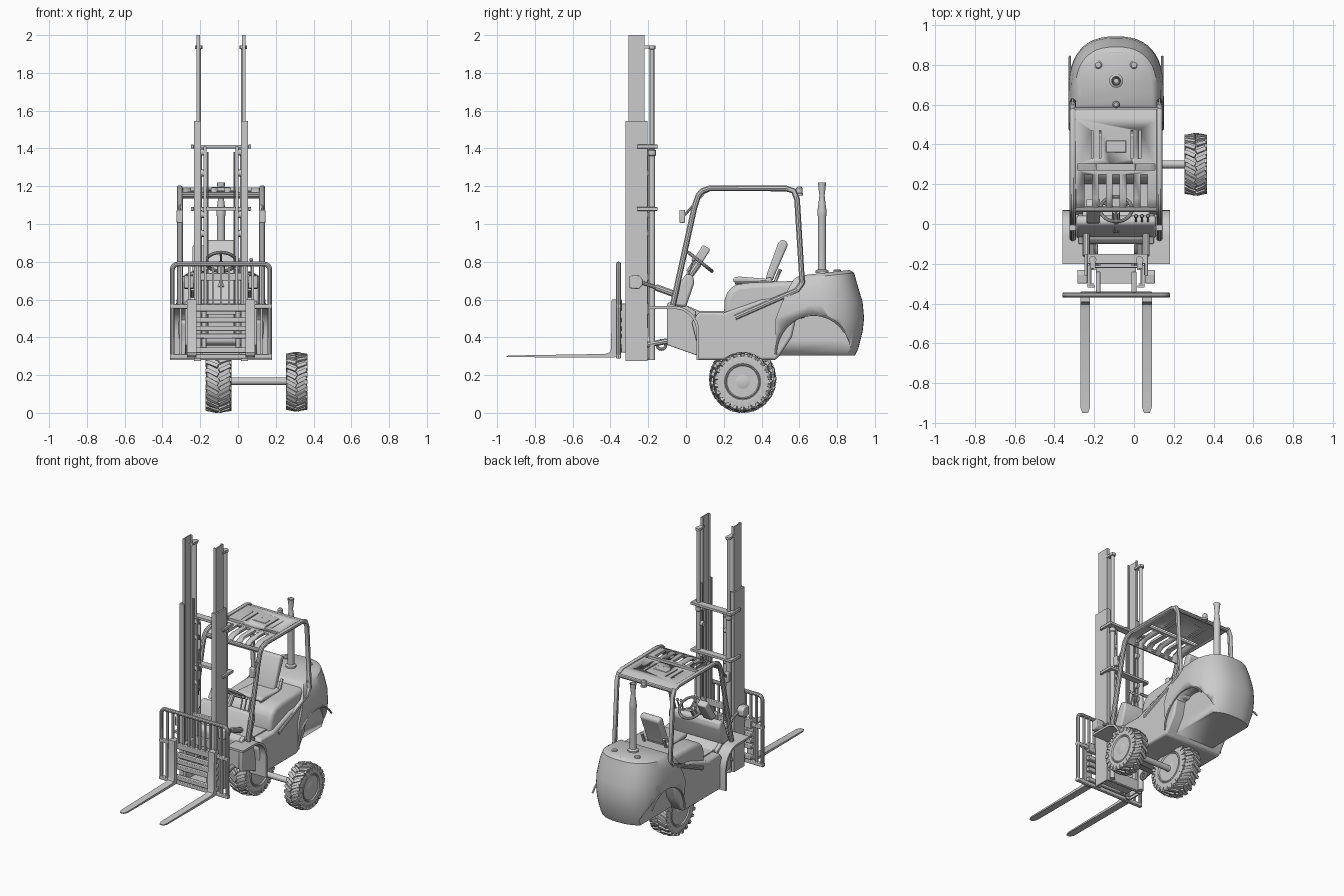
import bpy, bmesh
from math import sin, cos, pi, radians
from mathutils import Matrix, Vector

if "Cube" in bpy.data.objects:
    bpy.data.objects.remove(bpy.data.objects["Cube"])

CX = -0.09  # centre line of the truck body


def finish(name, bm, bevel=0, seg=2):
    bmesh.ops.recalc_face_normals(bm, faces=bm.faces)
    me = bpy.data.meshes.new(name)
    bm.to_mesh(me)
    bm.free()
    ob = bpy.data.objects.new(name, me)
    bpy.context.collection.objects.link(ob)
    if bevel:
        m = ob.modifiers.new("bevel", 'BEVEL')
        m.width, m.segments, m.limit_method, m.angle_limit = bevel, seg, 'ANGLE', radians(28)
    return ob


def loft(name, rings, bevel=0, seg=2):
    bm = bmesh.new()
    vs = [[bm.verts.new(p) for p in r] for r in rings]
    n = len(rings[0])
    for a, b in zip(vs, vs[1:]):
        for i in range(n):
            bm.faces.new((a[i], a[(i + 1) % n], b[(i + 1) % n], b[i]))
    bm.faces.new(vs[0])
    bm.faces.new(vs[-1])
    return finish(name, bm, bevel, seg)


def prism(name, pts, a, b, axis='x', bevel=0, seg=2):
    f = {'x': lambda p, h: (h, *p), 'y': lambda p, h: (p[0], h, p[1]), 'z': lambda p, h: (*p, h)}[axis]
    return loft(name, [[f(p, h) for p in pts] for h in (a, b)], bevel, seg)


def box(name, x0, x1, y0, y1, z0, z1, bevel=0):
    return prism(name, [(x0, y0), (x1, y0), (x1, y1), (x0, y1)], z0, z1, 'z', bevel)


def lathe(name, pts, c, axis='z', n=32):
    def p(r, h, t):
        q = (r * cos(t), r * sin(t), h) if axis == 'z' else (h, r * cos(t), r * sin(t))
        return Vector(c) + Vector(q)
    return loft(name, [[p(r, h, 2 * pi * i / n) for i in range(n)] for r, h in pts])


def tube(name, pts, r, cyclic=False, res=3):
    cu = bpy.data.curves.new(name, 'CURVE')
    cu.dimensions, cu.bevel_depth, cu.bevel_resolution, cu.use_fill_caps = '3D', r, res, True
    sp = cu.splines.new('POLY')
    sp.points.add(len(pts) - 1)
    for q, p in zip(sp.points, pts):
        q.co = (*p, 1)
    sp.use_cyclic_u = cyclic
    tmp = bpy.data.objects.new(name, cu)
    me = bpy.data.meshes.new_from_object(tmp)
    bpy.data.objects.remove(tmp)
    ob = bpy.data.objects.new(name, me)
    bpy.context.collection.objects.link(ob)
    return ob


def cut(ob, cutter):
    m = ob.modifiers.new("cut", 'BOOLEAN')
    m.operation, m.object, m.solver = 'DIFFERENCE', cutter, 'EXACT'
    cutter.hide_render = True
    cutter.display_type = 'WIRE'


# wheels with chunky tread
def wheel(name, x, z, R, w):
    c, h = (x, 0.30, z), w / 2
    r = R - 0.01
    lathe(name + "_tyre", [(r * .58, -h * .75), (r * .66, -h * .95), (r * .8, -h), (r * .93, -h * .92),
                           (r * .99, -h * .7), (r, 0), (r * .99, h * .7), (r * .93, h * .92), (r * .8, h),
                           (r * .66, h * .95), (r * .58, h * .75)], c, 'x', 40)
    lathe(name + "_rim", [(.1, -h * .9), (R * .6, -h * .9), (R * .57, -h * .98), (R * .5, -h * .8), (R * .42, -h * .8),
                          (R * .42, h * .8), (R * .5, h * .8), (R * .57, h * .98), (R * .6, h * .9), (.1, h * .9)][1:-1], c, 'x')
    lathe(name + "_hub", [(.02, -h), (.038, -h * .9), (.045, -h * .7), (.045, h * .7), (.038, h * .9), (.02, h)], c, 'x', 24)
    bm = bmesh.new()
    for i in range(22):
        for s in (-1, 1):
            t = 2 * pi * (i + .25 * s) / 22
            m = (Matrix.Translation(c) @ Matrix.Rotation(t, 4, 'X') @ Matrix.Translation((s * h * .48, 0, R - .011))
                 @ Matrix.Rotation(s * .5, 4, 'Z') @ Matrix.Rotation(s * .15, 4, 'Y') @ Matrix.Diagonal((h * 1.0, .02, .018, 1)))
            bmesh.ops.create_cube(bm, size=1, matrix=m)
            m = (Matrix.Translation(c) @ Matrix.Rotation(t + s * .08, 4, 'X')
                 @ Matrix.Translation((s * h * .93, 0, R - .024)) @ Matrix.Diagonal((.012, .02, .03, 1)))
            bmesh.ops.create_cube(bm, size=1, matrix=m)
    finish(name + "_tread", bm)
    for i in range(6):
        t = i * pi / 3
        lathe(name + "_bolt", [(.006, -h * .9), (.006, h * .9)], (x, .3 + .057 * cos(t), z + .057 * sin(t)), 'x', 6)


wheel("inner_wheel", -0.103, 0.178, 0.175, 0.135)
wheel("outer_wheel", 0.31, 0.165, 0.155, 0.11)
lathe("axle", [(.02, -.05), (.02, .28)], (0, .30, .167), 'x', 20)


# rear counterweight lofted upward
def outline(z, hw, yf, yr, tilt):
    pts, ys = [(hw, yf)], .66
    for i in range(25):
        t = pi * i / 24
        c, s = cos(t), max(sin(t), 0)
        pts.append((hw * abs(c) ** .8 * (1 if c > 0 else -1), ys + (yr - ys) * s ** .8))
    pts.append((-hw, yf))
    return [(CX + x, y, z + tilt * (y - .6)) for x, y in pts]


cw = loft("counterweight", [outline(*a) for a in (
    (.305, .215, .475, .895, 0), (.34, .222, .475, .912, 0), (.43, .235, .475, .935, 0), (.5, .24, .475, .943, 0),
    (.57, .238, .5, .935, .05), (.66, .225, .54, .905, .09), (.71, .205, .57, .89, .11), (.727, .18, .6, .865, .11))])
for s in (-1, 1):
    a = CX + s * .15
    arch = prism("arch_cutter", [(.675 + .2 * cos(i * pi / 16), .3 + .22 * sin(i * pi / 16)) for i in range(-16, 17)],
                 a, CX + s * .4)
    cut(cw, arch)
    tube("arch_lip", [(CX + s * .232, .675 + .2 * cos(i * pi / 16), .31 + .21 * sin(i * pi / 16)) for i in range(3, 17)], .006)
    lathe("filler_cap", [(.02, 0), (.02, .015), (.014, .02)], (CX + s * .09, .8, .74), n=16)

# chassis, hood and front cowl
prism("chassis", [(.06, .28), (.475, .28), (.5, .31), (.56, .4), (.61, .62), (.4, .6), (.2, .53), (.07, .535), (.03, .48), (.06, .36)],
      CX - .225, CX + .225, bevel=.012)
prism("engine_hood", [(.2, .5), (.205, .6), (.225, .655), (.27, .68), (.34, .69), (.62, .70), (.64, .5)],
      CX - .205, CX + .205, bevel=.03, seg=4)
prism("front_cowl", [(-.1, .37), (-.1, .57), (-.07, .6), (.0, .57), (.07, .54), (.12, .5), (.07, .3)],
      CX - .17, CX + .17, bevel=.012)
prism("dashboard", [(-.075, .57), (-.03, .69), (.0, .735), (.035, .73), (.045, .69), (.0, .56)], CX - .2, CX + .2, bevel=.012)
box("floor_mat", CX - .17, CX + .17, .06, .21, .53, .54)

# curved front mudguards
arc = [(-.2, .565)] + [(-.06 + .13 * cos(t), .43 + .135 * sin(t)) for t in [pi / 2 - i * pi / 16 for i in range(9)]] + [(.07, .28)]
inner = [(-.2, .55)] + [(-.06 + .115 * cos(t), .43 + .12 * sin(t)) for t in [pi / 2 - i * pi / 16 for i in range(9)]] + [(.055, .28)]
for s in (-1, 1):
    prism("front_mudguard", arc + inner[::-1], CX + s * .14, CX + s * .27)
    prism("cowl_cheek", [(-.1, .36), (-.1, .58), (-.05, .6), (.05, .54), (.07, .3)], CX + s * .165, CX + s * .19, bevel=.005)
    tube("tow_eye", [(CX + s * .1, -.13 + .023 * cos(i * pi / 8), .36 + .023 * sin(i * pi / 8)) for i in range(16)], .009, True)
    # overhead guard side frames
    x = CX + s * .218
    tube("guard_side", [(x, -.07, .57), (x, .045, 1.09), (x, .065, 1.15), (x, .085, 1.175), (x, .13, 1.19), (x, .53, 1.188),
                        (x, .57, 1.175), (x, .588, 1.13), (x, .615, .69), (x, .59, .65), (x, .26, .505)], .016)
    box("work_lamp", x - .017, x + .017, -.035, -.005, 1.005, 1.075, .006)
    tube("lamp_arm", [(x, -.01, 1.045), (x, .04, 1.1)], .007)
for y, z in ((.075, 1.155), (.575, 1.165)):
    tube("guard_crossbar", [(CX - .218, y, z), (CX + .218, y, z)], .014)

# slotted roof
roof = prism("roof", [(.065, 1.14), (.09, 1.175), (.13, 1.192), (.53, 1.194), (.58, 1.175),
                      (.575, 1.16), (.53, 1.177), (.13, 1.175), (.1, 1.16), (.08, 1.135)], CX - .212, CX + .212)
slots = [(CX + i * .07, .165, .036, .17) for i in range(-2, 3)] + [(CX, .287, .39, .03)]
slots += [(CX + d, .4, .008, .14) for d in (-.12, -.08, .08, .12)]
bm = bmesh.new()
for x, y, w, d in slots:
    bmesh.ops.create_cube(bm, size=1, matrix=Matrix.Translation((x, y, 1.15)) @ Matrix.Diagonal((w, d, .2, 1)))
cut(roof, finish("roof_slot_cutter", bm))
box("roof_badge_plate", CX - .05, CX + .05, .36, .42, 1.19, 1.197, .003)
lathe("beacon", [(.02, 0), (.02, .012), (.017, .015), (.017, .04), (.01, .048)], (CX, .6, 1.15), n=16)
lathe("exhaust", [(.035, 0), (.035, .012), (.022, .02), (.022, .3), (.024, .31), (.024, .33), (.016, .39), (.014, .41), (.022, .48), (.018, .48), (.012, .42)],
      (CX, .72, .74), n=20)

# seat
prism("seat_cushion", [(.25, .69), (.25, .715), (.28, .722), (.42, .71), (.45, .72), (.46, .69)], CX - .1, CX + .1, bevel=.01)
prism("seat_back", [(.42, .7), (.43, .74), (.488, .9), (.505, .917), (.53, .91), (.54, .89), (.47, .73), (.46, .7)],
      CX - .075, CX + .075, bevel=.015, seg=3)
for s in (-1, 1):
    tube("seat_rail", [(CX + s * .085, .26, .69), (CX + s * .085, .47, .69), (CX + s * .085, .5, .76)], .01)

# steering and levers
tube("steering_column", [(CX, -.03, .66), (CX, .065, .79)], .02)
sc, u = Vector((CX, .075, .80)), Vector((0, .62, .78)).normalized()
v = Vector((0, u.z, -u.y))
tube("steering_wheel", [sc + Vector((.08, 0, 0)) * cos(i * pi / 12) + v * .08 * sin(i * pi / 12) for i in range(24)], .009, True)
for a in (.5, 2.6, 4.7):
    tube("wheel_spoke", [sc, sc + Vector((.08, 0, 0)) * cos(a) + v * .08 * sin(a)], .006)
prism("instrument_pod", [(.0, .75), (.09, .89), (.13, .865), (.05, .74)], CX - .15, CX - .08, bevel=.008)
for i in range(3):
    tube("lever", [(CX + .1 + i * .03, .01, .72), (CX + .1 + i * .03, .04, .81)], .005)
    lathe("lever_knob", [(.006, 0), (.011, .01), (.006, .02)], (CX + .1 + i * .03, .04, .8), n=12)

# mast: channels, cylinders, chains
def channel(name, xo, xi, y0, y1, t, z0, z1):
    e = t if xi > xo else -t
    prism(name, [(xo, y0), (xi, y0), (xi, y0 + t), (xo + e, y0 + t), (xo + e, y1 - t), (xi, y1 - t), (xi, y1), (xo, y1)], z0, z1, 'z')


for s in (-1, 1):
    channel("outer_mast_rail", CX + s * .143, CX + s * .107, -.32, -.205, .01, .275, 1.545)
    channel("inner_mast_rail", CX + s * .13, CX + s * .112, -.305, -.22, .007, .29, 2.0)
    x = CX + s * .118
    lathe("lift_cylinder", [(.017, .28), (.017, 1.36), (.021, 1.365), (.021, 1.39), (.012, 1.395), (.012, 1.925),
                            (.019, 1.927), (.019, 1.945)], (x, -.18, 0), n=16)
    box("cylinder_head_bracket", x - .014, x + .014, -.23, -.165, 1.93, 1.945)
    box("lift_chain", CX + s * .085 - .007, CX + s * .085 + .007, -.21, -.2, .45, 1.41)
    tube("hydraulic_hose", [(CX + s * .07, -.195, .4), (CX + s * .07, -.195, 1.38)], .005)
    for z in (.98, 1.08, 1.3, 1.41):
        lathe("mast_roller", [(.018, -.012), (.018, .012)], (CX + s * .095, -.19, z - .03), 'x', 14)
    # tilt cylinders and head lamps
    xt = CX + s * .15
    tube("tilt_cylinder", [(xt, -.16, .665), (xt, -.05, .625)], .018)
    tube("tilt_rod", [(xt, -.25, .695), (xt, -.16, .665)], .01)
    prism("head_lamp", [(-.3, .66), (-.3, .725), (-.25, .73), (-.23, .71), (-.23, .675), (-.25, .655)],
          CX + s * .145, CX + s * .195, bevel=.006)
    tube("mast_pivot", [(CX + s * .12, -.21, .36), (CX + s * .12, -.1, .38)], .016)
for z in (1.41, 1.08):
    box("mast_crossbar", CX - .16, CX + .16, -.2, -.15, z - .009, z + .009, .003)
    for s in (-1, 1):
        box("mast_crossbar_ear", CX + s * .152 - .008, CX + s * .152 + .008, -.26, -.15, z - .01, z + .01, .003)
for z0, z1 in ((.28, .36), (.52, .58), (.7, .74)):
    box("mast_tie", CX - .12, CX + .12, -.22, -.195, z0, z1, .004)
box("mast_foot_plate", CX - .1, CX + .1, -.3, -.2, .3, .32)

# carriage, load backrest and forks
for z in (.33, .405, .445, .49, .55):
    box("carriage_bar", CX - .18, CX + .18, -.37, -.34, z - .012, z + .016, .004)
for z in (.3, .565):
    box("backrest_rail", CX - .27, CX + .27, -.37, -.345, z - .012, z + .012, .004)
for s in (-1, 1):
    box("carriage_side", CX + s * .09 - .012, CX + s * .09 + .012, -.345, -.24, .32, .58, .004)
    fx = CX + s * .155
    fk = prism("fork", [(-.95, .297), (-.95, .302), (-.92, .304), (-.43, .312), (-.405, .32), (-.397, .34), (-.393, .6), (-.37, .6),
                        (-.37, .3), (-.38, .293), (-.92, .295)], fx - .025, fx + .025)
    for p in fk.data.vertices:
        if p.co.y < -.94:
            p.co.x = fx + (p.co.x - fx) * .55
    box("fork_hook", fx - .025, fx + .025, -.385, -.34, .56, .6, .004)
w = .258
frame = [(CX - w, .29), (CX - w, .76)] + [(CX - w + .03 - .03 * cos(t), .758 + .03 * sin(t)) for t in (.4, .8, 1.2, 1.57)]
frame += [(2 * CX - x, z) for x, z in frame[::-1]]
tube("backrest_frame", [(x, -.357, z) for x, z in frame], .013)
for i in range(-5, 6):
    box("backrest_bar", CX + i * .042 - .006, CX + i * .042 + .006, -.365, -.35, .565, .785)
for s in (-1, 1):
    box("backrest_bar_low", CX + s * .215 - .006, CX + s * .215 + .006, -.365, -.35, .3, .565)

# smooth shading with sharp edges kept
bpy.ops.object.select_all(action='DESELECT')
for ob in bpy.context.scene.objects:
    if ob.type == 'MESH':
        ob.select_set(True)
        bpy.context.view_layer.objects.active = ob
bpy.ops.object.shade_smooth_by_angle(angle=radians(35))
